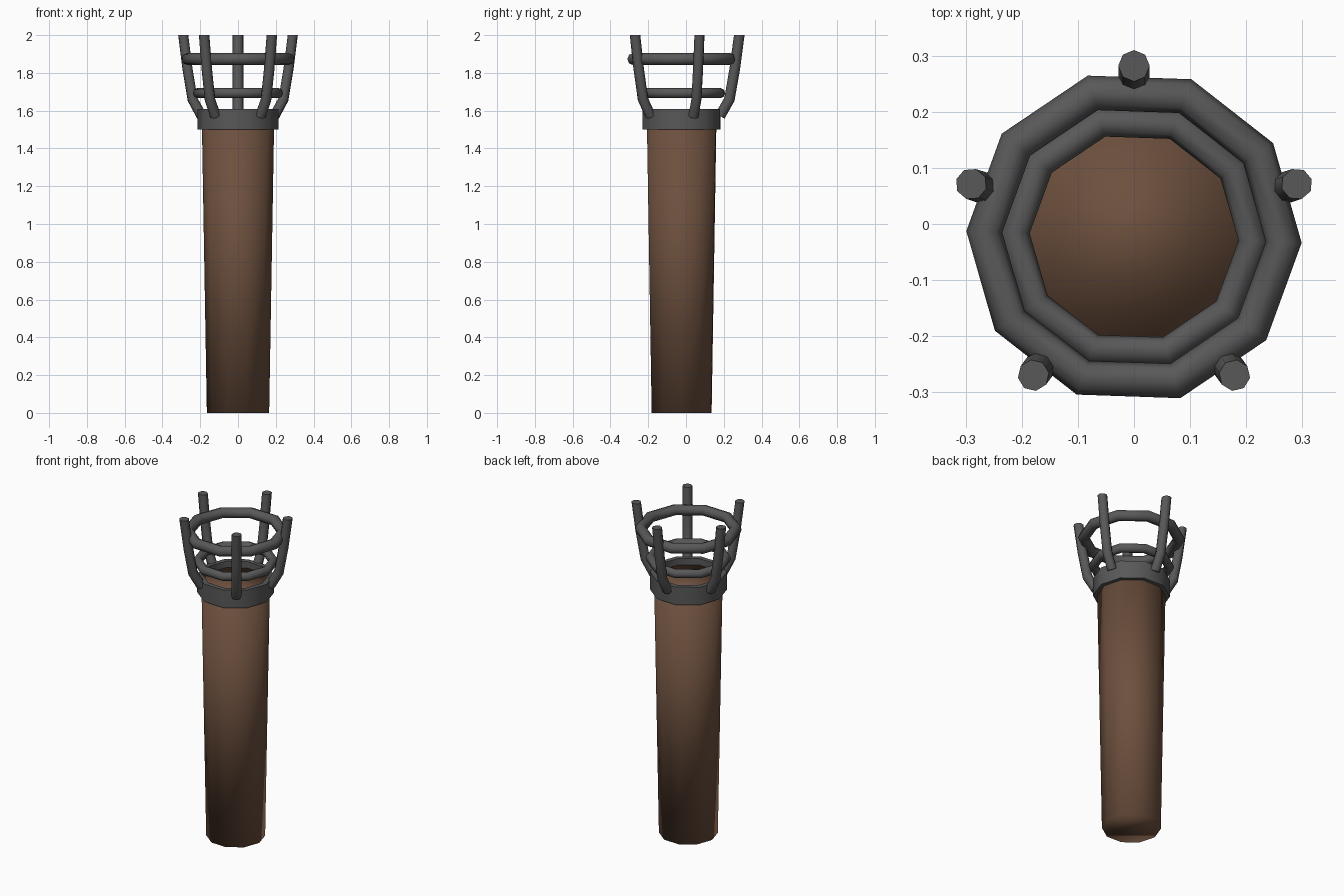
import bpy, bmesh, math
from mathutils import Vector

if "Cube" in bpy.data.objects:
    bpy.data.objects.remove(bpy.data.objects["Cube"])

CY = -0.023                 # axis of the torch in y
TURN = math.radians(-2)     # twist of the ten-sided parts
SIDES = 10


def material(name, rgb):
    m = bpy.data.materials.new(name)
    m.diffuse_color = (*rgb, 1)
    m.use_nodes = True
    m.node_tree.nodes["Principled BSDF"].inputs["Base Color"].default_value = m.diffuse_color
    return m


WOOD = material("brown wood", (0.15, 0.079, 0.047))
IRON = material("dark iron", (0.098, 0.098, 0.098))


def finish(name, bm, mat, angle=None):
    bmesh.ops.recalc_face_normals(bm, faces=bm.faces[:])
    me = bpy.data.meshes.new(name)
    bm.to_mesh(me)
    bm.free()
    me.materials.append(mat)
    ob = bpy.data.objects.new(name, me)
    bpy.context.collection.objects.link(ob)
    for p in me.polygons:
        p.use_smooth = True
    if angle:
        bpy.ops.object.select_all(action='DESELECT')
        ob.select_set(True)
        bpy.context.view_layer.objects.active = ob
        bpy.ops.object.shade_smooth_by_angle(angle=math.radians(angle))
    return ob


def skin(bm, loops, closed):
    """Bridge equal loops of points; closed joins last to first, else caps."""
    vs = [[bm.verts.new(p) for p in lp] for lp in loops]
    n = len(vs[0])
    for i in range(len(vs) if closed else len(vs) - 1):
        a, b = vs[i], vs[(i + 1) % len(vs)]
        for k in range(n):
            bm.faces.new((a[k], a[(k + 1) % n], b[(k + 1) % n], b[k]))
    if not closed:
        bm.faces.new(vs[0])
        bm.faces.new(vs[-1])


def lathe(name, profile, mat, closed, angle=None):
    bm = bmesh.new()
    loops = [[(r * math.cos(TURN + math.tau * k / SIDES),
               CY + r * math.sin(TURN + math.tau * k / SIDES), z)
              for k in range(SIDES)] for r, z in profile]
    skin(bm, loops, closed)
    return finish(name, bm, mat, angle)


def hoop(name, major, minor, z):
    prof = [(major + minor * math.cos(math.tau * k / 8),
             z + minor * math.sin(math.tau * k / 8)) for k in range(8)]
    return lathe(name, prof, IRON, True, 60)


def prong(name, a):
    """Bent iron bar: (radius from axis, height, tilt of the section)."""
    path = [(0.203, 1.572, 30), (0.253, 1.66, 19), (0.281, 1.82, 7), (0.305, 2.0, 0)]
    out = Vector((math.cos(a), math.sin(a), 0))
    side = Vector((-math.sin(a), math.cos(a), 0))
    loops = []
    for r, z, tilt in path:
        t = math.radians(tilt)
        u = out * math.cos(t) - Vector((0, 0, math.sin(t)))
        c = out * r + Vector((0, CY, z))
        loops.append([c + 0.028 * (u * math.cos(math.tau * k / 8)
                                   + side * math.sin(math.tau * k / 8))
                      for k in range(8)])
    bm = bmesh.new()
    skin(bm, loops, False)
    return finish(name, bm, IRON, 60)


# Tapered wooden shaft, smooth across its caps
lathe("shaft", [(0.165, 0), (0.192, 1.57)], WOOD, False)

# Iron collar, open in the middle
lathe("collar", [(0.215, 1.5), (0.215, 1.61), (0.186, 1.61), (0.186, 1.5)], IRON, True, 40)

# Two hoops of the basket
hoop("lower_hoop", 0.213, 0.027, 1.693)
hoop("upper_hoop", 0.267, 0.032, 1.873)

# Five prongs around the collar
for i in range(5):
    prong(f"prong_{i + 1}", math.pi / 2 + math.tau * i / 5)
